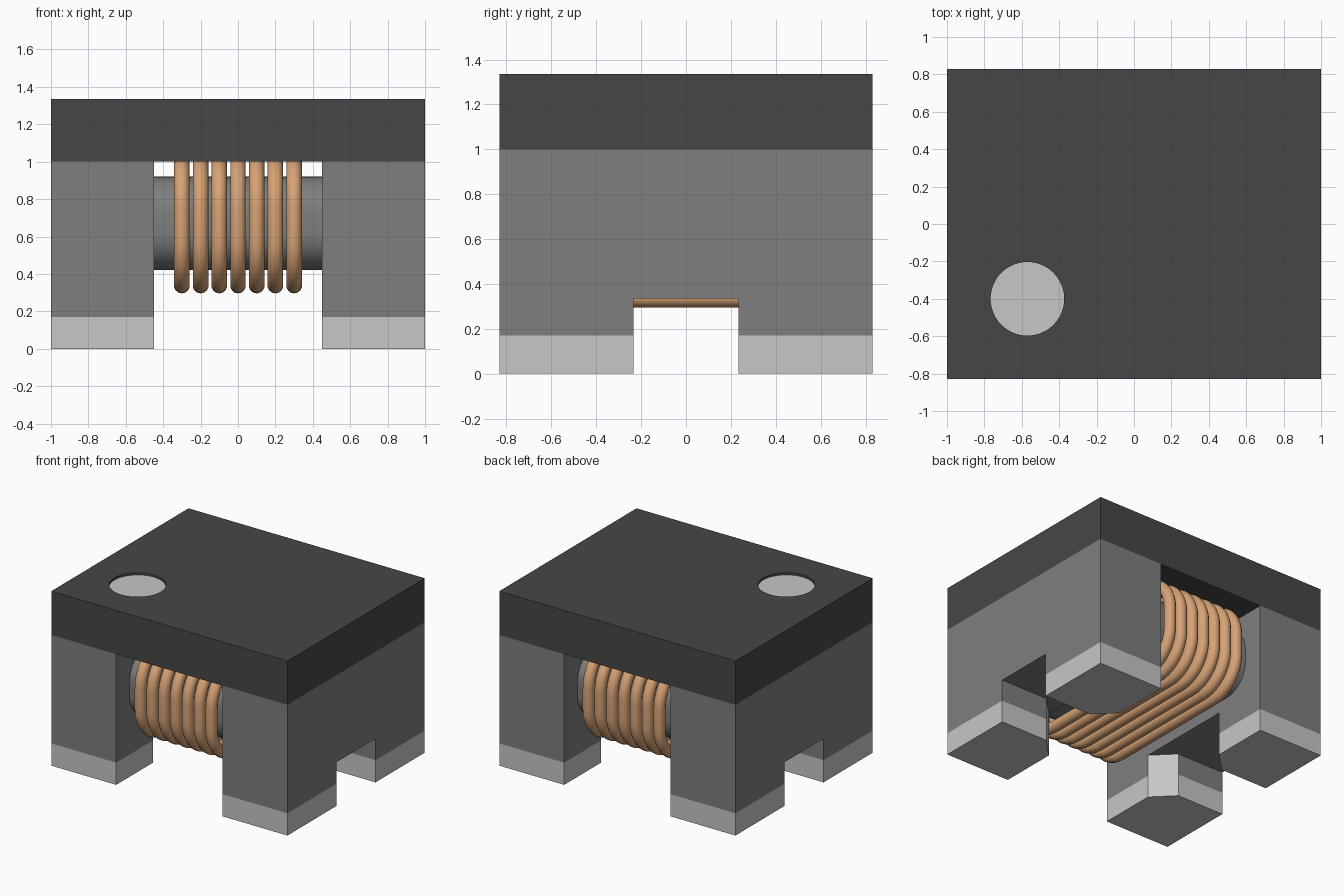
import bpy, bmesh, math

cube = bpy.data.objects.get("Cube")
if cube:
    bpy.data.objects.remove(cube, do_unlink=True)


def material(name, rgb):
    m = bpy.data.materials.new(name)
    m.use_nodes = True
    m.diffuse_color = (*rgb, 1)
    m.node_tree.nodes["Principled BSDF"].inputs["Base Color"].default_value = (*rgb, 1)
    return m


FERRITE = material("mid grey ferrite", (0.21, 0.21, 0.21))
COVER = material("dark grey cover", (0.062, 0.062, 0.062))
METAL = material("light grey metal", (0.57, 0.57, 0.57))
COPPER = material("copper wire", (0.68, 0.365, 0.18))


def finish(name, bm, mats):
    bmesh.ops.recalc_face_normals(bm, faces=bm.faces)
    me = bpy.data.meshes.new(name)
    bm.to_mesh(me)
    bm.free()
    for m in mats:
        me.materials.append(m)
    ob = bpy.data.objects.new(name, me)
    bpy.context.collection.objects.link(ob)
    return ob


def box(name, lo, hi, mat):
    bm = bmesh.new()
    bmesh.ops.create_cube(bm, size=1)
    for v in bm.verts:
        v.co = [lo[i] + (v.co[i] + 0.5) * (hi[i] - lo[i]) for i in range(3)]
    return finish(name, bm, [mat])


def smooth(ob, angle=35):
    bpy.ops.object.select_all(action='DESELECT')
    ob.select_set(True)
    bpy.context.view_layer.objects.active = ob
    bpy.ops.object.shade_smooth_by_angle(angle=math.radians(angle))


def rounded_rect(hy, hz, r, seg=10):
    """Points (y, z) with outward normals around a rounded rectangle."""
    out = []
    for k, (sy, sz) in enumerate([(1, 1), (-1, 1), (-1, -1), (1, -1)]):
        for i in range(seg + 1):
            a = math.pi / 2 * (k + i / seg)
            n = (math.cos(a), math.sin(a))
            out.append((sy * (hy - r) + r * n[0], sz * (hz - r) + r * n[1], *n))
    return out


X_IN, Y_OUT, Y_IN = 0.45, 0.83, 0.235
Z_FOOT, Z_NOTCH, Z_TOP, Z_MAX = 0.17, 0.335, 1.0, 1.335
CHAMFER = 0.15
AXIS_Z = 0.67


def leg(name, sx, sy):
    """Stacked prism with the corner towards the centre cut off; foot and cut corner are metal."""
    outline = [(1, Y_OUT), (X_IN, Y_OUT), (X_IN, Y_IN + CHAMFER),
               (X_IN + CHAMFER, Y_IN), (1, Y_IN)]
    bm = bmesh.new()
    rings = [[bm.verts.new((sx * x, sy * y, z)) for x, y in outline]
             for z in (0, Z_FOOT, Z_NOTCH)]
    bm.faces.new(rings[0]).material_index = 1
    n = len(outline)
    for level in range(2):
        for i in range(n):
            j = (i + 1) % n
            f = bm.faces.new((rings[level][i], rings[level][j],
                              rings[level + 1][j], rings[level + 1][i]))
            f.material_index = 1 if level == 0 or i == 2 else 0
    bm.faces.new(rings[2])
    return finish(name, bm, [FERRITE, METAL])


# End blocks and their four legs
for sx, side in ((1, "left"), (-1, "right")):
    xs = sorted((sx * X_IN, sx))
    box(f"{side}_end_block", (xs[0], -Y_OUT, Z_NOTCH), (xs[1], Y_OUT, Z_TOP), FERRITE)
    for sy, end in ((-1, "front"), (1, "back")):
        leg(f"{end}_{side}_leg", sx, sy)

# Core bar between the blocks
bm = bmesh.new()
profile = rounded_rect(0.67, 0.25, 0.2)
ends = [[bm.verts.new((x, y, AXIS_Z + z)) for y, z, _, _ in profile] for x in (-X_IN, X_IN)]
for i in range(len(profile)):
    j = (i + 1) % len(profile)
    bm.faces.new((ends[0][i], ends[0][j], ends[1][j], ends[1][i]))
for e in ends:
    bm.faces.new(e)
smooth(finish("core_bar", bm, [FERRITE]))

# Wire turns: a round section swept around a rounded rectangle
WIRE, SIDES = 0.042, 14
path = rounded_rect(0.747, 0.332, 0.25)
bm = bmesh.new()
for turn in range(-3, 4):
    rings = []
    for y, z, ny, nz in path:
        ring = []
        for k in range(SIDES):
            a = 2 * math.pi * k / SIDES
            d = WIRE * math.cos(a)
            ring.append(bm.verts.new((turn * 0.1 + WIRE * math.sin(a),
                                      y + ny * d, AXIS_Z + z + nz * d)))
        rings.append(ring)
    for i, ring in enumerate(rings):
        nxt = rings[(i + 1) % len(rings)]
        for k in range(SIDES):
            m = (k + 1) % SIDES
            bm.faces.new((ring[k], ring[m], nxt[m], nxt[k]))
smooth(finish("wire_coil", bm, [COPPER]), 60)

# Cover plate with a shallow round recess
DOT, DOT_R, DEPTH = (-0.57, -0.40), 0.197, 0.02
cover = box("cover_plate", (-1, -Y_OUT, Z_TOP), (1, Y_OUT, Z_MAX), COVER)


def disc(name, radius, z0, z1, mat):
    bm = bmesh.new()
    bmesh.ops.create_cone(bm, cap_ends=True, segments=48, radius1=radius,
                          radius2=radius, depth=z1 - z0)
    bmesh.ops.translate(bm, verts=bm.verts, vec=(*DOT, (z0 + z1) / 2))
    return finish(name, bm, [mat])


cutter = disc("recess_cutter", DOT_R, Z_MAX - DEPTH, Z_MAX + 0.1, COVER)
cutter.hide_render = True
mod = cover.modifiers.new("recess", 'BOOLEAN')
mod.operation, mod.solver, mod.object = 'DIFFERENCE', 'EXACT', cutter
bpy.context.view_layer.objects.active = cover
bpy.ops.object.modifier_apply(modifier=mod.name)
bpy.data.objects.remove(cutter, do_unlink=True)

# Marker dot on the floor of the recess
disc("marker_dot", DOT_R, Z_MAX - DEPTH - 0.002, Z_MAX - DEPTH + 0.003, METAL)
